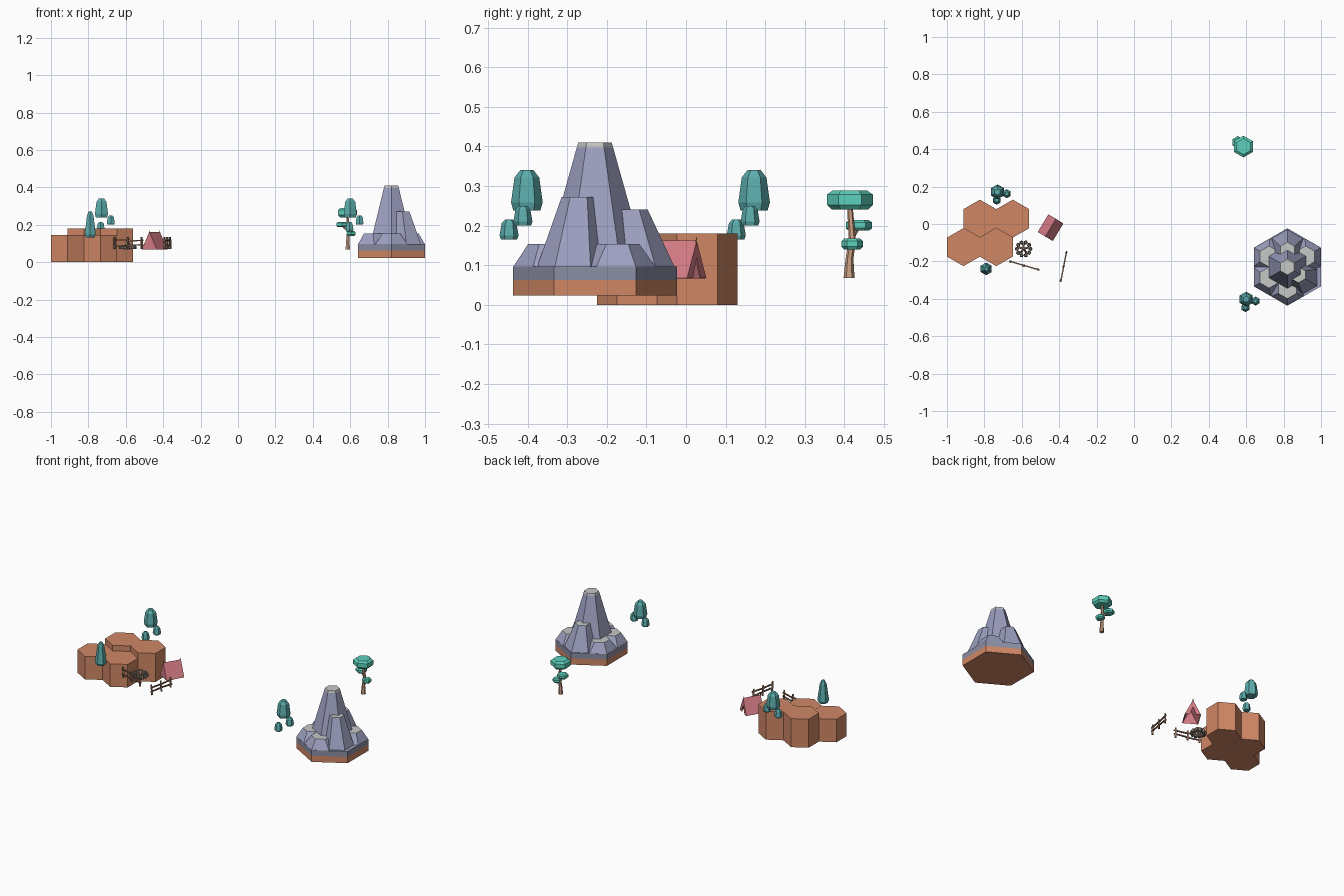
import bpy, bmesh, math, random
from mathutils import Vector, Matrix

if "Cube" in bpy.data.objects:
    bpy.data.objects.remove(bpy.data.objects["Cube"])

random.seed(4)

def material(name, r, g, b):
    lin = lambda c: ((c / 255 + 0.055) / 1.055) ** 2.4
    m = bpy.data.materials.new(name)
    m.diffuse_color = (lin(r), lin(g), lin(b), 1)
    m.use_nodes = True
    m.node_tree.nodes["Principled BSDF"].inputs["Base Color"].default_value = m.diffuse_color
    return m

CLAY = material("terracotta earth", 208, 135, 101)
SLATE = material("slate rock", 157, 160, 192)
BAND = material("grey rock band", 139, 142, 164)
PALE = material("pale summit", 198, 200, 198)
PINE = material("deep teal leaves", 92, 172, 172)
LEAF = material("bright teal leaves", 92, 208, 188)
TRUNK = material("tan bark", 205, 160, 132)
WOOD = material("brown timber", 150, 112, 92)
PINK = material("pink canvas", 214, 124, 134)
STONE = material("dark stone", 128, 118, 112)

def finish(name, bm, mats, fix=True):
    if fix:
        bmesh.ops.recalc_face_normals(bm, faces=bm.faces)
    me = bpy.data.meshes.new(name)
    bm.to_mesh(me)
    bm.free()
    for m in mats:
        me.materials.append(m)
    ob = bpy.data.objects.new(name, me)
    bpy.context.collection.objects.link(ob)
    return ob

def loft(name, rings, mats, top=0, n=6, sides=None, phase=30):
    """Stack of level polygons (x, y, z, radius); sides gives a material per storey."""
    bm = bmesh.new()
    loops = [[bm.verts.new((x + r * math.cos(math.radians(phase) + i * math.tau / n),
                            y + r * math.sin(math.radians(phase) + i * math.tau / n), z))
              for i in range(n)] for x, y, z, r in rings]
    for k, (a, b) in enumerate(zip(loops, loops[1:])):
        for i in range(n):
            f = bm.faces.new((a[i], a[(i + 1) % n], b[(i + 1) % n], b[i]))
            f.material_index = sides[k] if sides else 0
    bm.faces.new(loops[0][::-1])
    bm.faces.new(loops[-1]).material_index = top
    return finish(name, bm, mats)

def beam(name, a, b, r1, r2, mat, n=4):
    """Tapered stick between two points."""
    a, b = Vector(a), Vector(b)
    bm = bmesh.new()
    rot = (b - a).to_track_quat('Z', 'Y').to_matrix().to_4x4()
    bmesh.ops.create_cone(bm, cap_ends=True, segments=n, radius1=r1, radius2=r2, depth=(b - a).length,
                          matrix=Matrix.Translation((a + b) / 2) @ rot @ Matrix.Rotation(math.pi / 4, 4, 'Z'))
    return finish(name, bm, [mat])

# Earth columns: two rows of hexagons
R = 0.1015
for x, y, h in ((-0.912, -0.1237, 0.145), (-0.736, -0.1237, 0.145),
                (-0.824, 0.0285, 0.18), (-0.648, 0.0285, 0.18)):
    loft("earth_column", [(x, y, 0, R), (x, y, h, R)], [CLAY])

# Mountain base: earth layer below, rock band above
mx, my = 0.82, -0.23
loft("mountain_base", [(mx, my, 0.023, 0.207), (mx, my, 0.062, 0.207), (mx, my, 0.097, 0.207)],
     [CLAY, BAND, SLATE], top=2, sides=[0, 1])
# Summit
loft("mountain_peak", [(mx, my, 0.09, 0.132), (mx, my, 0.397, 0.046), (mx, my, 0.41, 0.042)],
     [SLATE, PALE], top=1, sides=[0, 1])
# Foothills, one towards each corner
def foothill(angle, top_z, d0, r0, d1, r1):
    c, s = math.cos(math.radians(angle)), math.sin(math.radians(angle))
    loft("mountain_foothill", [(mx + d0 * c, my + d0 * s, 0.096, r0), (mx + d1 * c, my + d1 * s, top_z, r1)],
         [SLATE, PALE], top=1)
for ang in (30, 150, 210, 270):
    foothill(ang, 0.153, 0.1069, 0.0995, 0.113, 0.056)
foothill(90, 0.241, 0.105, 0.096, 0.09, 0.043)
foothill(325, 0.272, 0.098, 0.09, 0.072, 0.043)

# Leafy bushes: a tall one with two small ones
def bush(x, y, z, h, r):
    loft("bush", [(x, y, z, r * 0.85), (x, y, z + h * 0.2, r), (x, y, z + h * 0.82, r * 0.78),
                  (x, y, z + h, r * 0.42)], [PINE])
for x, y in ((0.6, -0.402), (-0.73, 0.172)):
    bush(x, y, 0.238, 0.102, 0.04)
    bush(x + 0.05, y - 0.01, 0.2, 0.05, 0.024)
    bush(x - 0.004, y - 0.045, 0.165, 0.05, 0.024)
# Tall narrow tree by the front row
tx, ty = -0.79, -0.24
loft("narrow_tree", [(tx, ty, 0.133, 0.027), (tx, ty, 0.148, 0.034), (tx, ty, 0.25, 0.02),
                     (tx, ty, 0.272, 0.01)], [PINE])

# Flat-topped tree with bent trunk and two side branches
loft("flat_tree_trunk", [(0.587, 0.412, 0.067, 0.014), (0.587, 0.413, 0.115, 0.010),
                         (0.59, 0.42, 0.165, 0.009), (0.585, 0.414, 0.25, 0.007)], [TRUNK])
def canopy(x, y, z0, z1, r):
    h = z1 - z0
    loft("flat_tree_canopy", [(x, y, z0, r * 0.78), (x, y, z0 + h * 0.25, r), (x, y, z0 + h * 0.78, r),
                              (x, y, z1, r * 0.74)], [LEAF])
canopy(0.585, 0.414, 0.24, 0.289, 0.058)
canopy(0.555, 0.437, 0.187, 0.214, 0.033)
canopy(0.605, 0.42, 0.14, 0.167, 0.027)
beam("flat_tree_branch", (0.59, 0.418, 0.165), (0.557, 0.435, 0.195), 0.006, 0.005, TRUNK, 6)

# Tent: hollow canvas, ridge along local x, opening at the +x end
def tent():
    L, W, H, a, t = 0.055, 0.047, 0.094, 0.019, 0.05
    bm = bmesh.new()
    def face(*pts):
        bm.faces.new([bm.verts.new(p) for p in pts])
    for s in (1, -1):
        face((-L, s * W, 0), (L, s * W, 0), (L, 0, H), (-L, 0, H))
        face((L, s * W, 0), (L, s * a, 0), (L, 0, t), (L, 0, H))
    face((-L, W, 0), (-L, -W, 0), (-L, 0, H))
    bmesh.ops.remove_doubles(bm, verts=bm.verts, dist=1e-5)
    ob = finish("tent_canvas", bm, [PINK])
    mod = ob.modifiers.new("thickness", 'SOLIDIFY')
    mod.thickness = 0.004
    place = Matrix.Translation((-0.446, -0.02, 0.068)) @ Matrix.Rotation(math.radians(59), 4, 'Z')
    ob.matrix_world = place
    for s in (1, -1):
        beam("tent_pole", place @ Vector((s * L * 0.98, 0, 0.08)), place @ Vector((s * L * 0.98, 0, 0.102)),
             0.003, 0.002, WOOD)
tent()

# Fences: three posts, two slightly crooked rails per bay
def fence(a, b):
    a, b = Vector(a), Vector(b)
    posts = [a.lerp(b, t) for t in (0.06, 0.5, 0.94)]
    for p in posts:
        lean = random.uniform(-0.004, 0.004)
        beam("fence_post", (p.x, p.y, 0.07), (p.x + lean, p.y + lean, 0.134), 0.007, 0.006, WOOD)
    step = (b - a) * 0.06
    for z in (0.09, 0.116):
        for p, q in zip(posts, posts[1:]):
            p, q = p - step, q + step
            beam("fence_rail", (p.x, p.y, z + random.uniform(-0.004, 0.004)),
                 (q.x, q.y, z + random.uniform(-0.004, 0.004)), 0.005, 0.005, WOOD)
fence((-0.668, -0.198), (-0.505, -0.246))
fence((-0.36, -0.144), (-0.392, -0.31))

# Campfire: stone ring around leaning logs
fx, fy = -0.59, -0.133
for i in range(10):
    t = i * math.tau / 10
    x, y = fx + 0.036 * math.cos(t), fy + 0.036 * math.sin(t)
    loft("campfire_stone", [(x, y, 0.07, 0.011), (x, y, 0.084, 0.012), (x, y, 0.093, 0.007)],
         [STONE], n=5, phase=i * 31)
for i in range(5):
    t = i * math.tau / 5 + 0.3
    c, s = math.cos(t), math.sin(t)
    beam("campfire_log", (fx + 0.024 * c, fy + 0.024 * s, 0.071), (fx - 0.005 * c, fy - 0.005 * s, 0.116),
         0.006, 0.005, TRUNK, 6)
